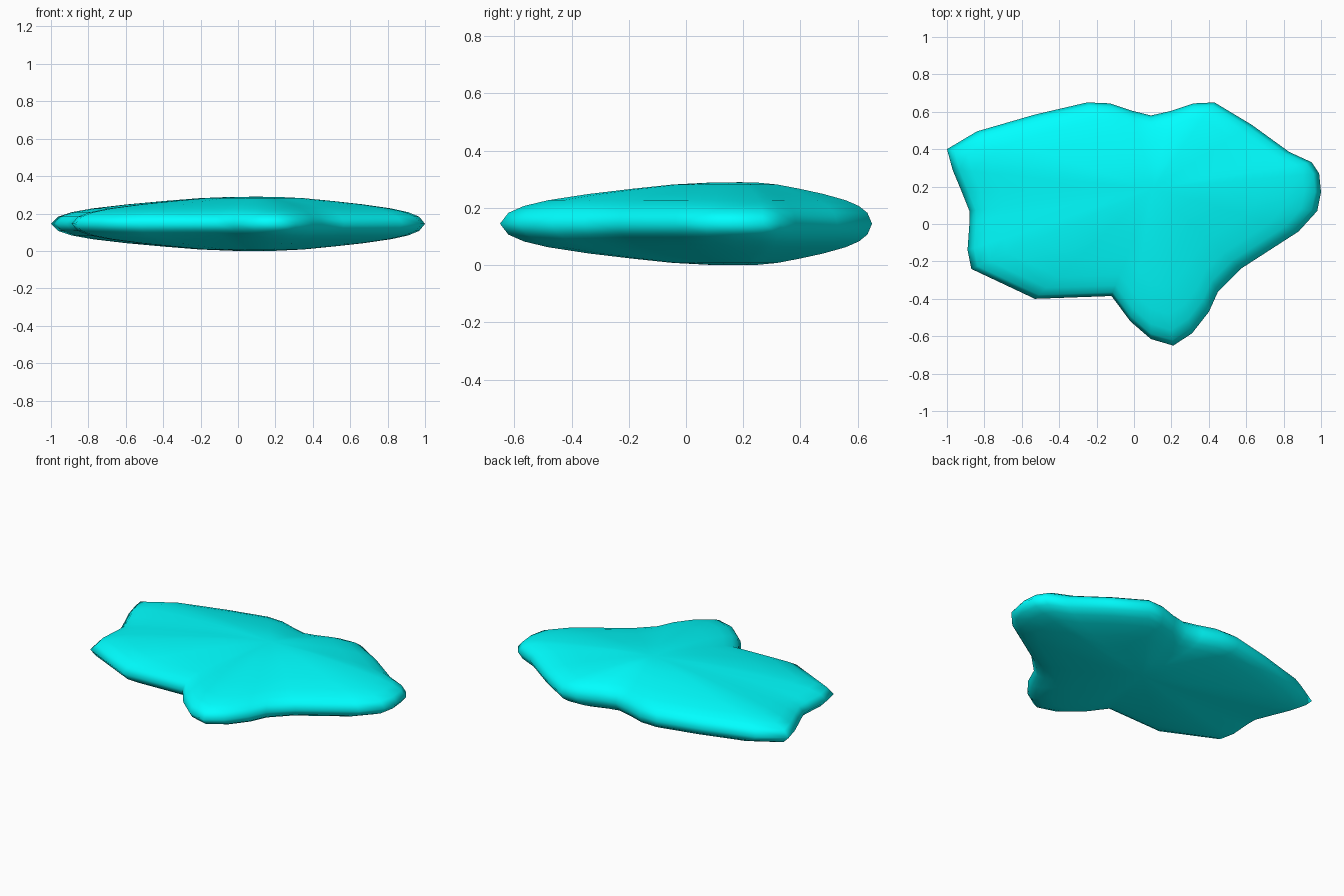
import bpy, bmesh
from mathutils import Vector

if "Cube" in bpy.data.objects:
    bpy.data.objects.remove(bpy.data.objects["Cube"])

# Top-view outline, counter-clockwise
outline = [(-1, .40), (-.97, .29), (-.92, .17), (-.88, .07), (-.88, 0), (-.89, -.14), (-.87, -.24),
           (-.53, -.40), (-.12, -.385), (-.02, -.52), (.09, -.615), (.21, -.65), (.31, -.585),
           (.40, -.47), (.45, -.36), (.57, -.24), (.88, -.04), (.98, .07), (1, .17), (.99, .27),
           (.95, .33), (.83, .385), (.63, .53), (.43, .65), (.32, .645), (.20, .605), (.09, .58),
           (-.01, .605), (-.13, .645), (-.25, .65), (-.53, .585), (-.84, .495)]
# Pillow cross-section: outline scale, half thickness
section = [(.12, .144), (.28, .137), (.45, .122), (.63, .104), (.80, .082), (.90, .062), (.965, .038)]
centre, mid = Vector((.1, .19)), .145

bm = bmesh.new()


def ring(scale, z):
    pts = [centre + (Vector(p) - centre) * scale for p in outline]
    return [bm.verts.new((p.x, p.y, z)) for p in pts]


# Rings from the top, over the rim, to the bottom
levels = section + [(1, 0)] + [(s, -h) for s, h in reversed(section)]
rings = [ring(s, mid + h) for s, h in levels]
n = len(outline)
for a, b in zip(rings, rings[1:]):
    for i in range(n):
        j = (i + 1) % n
        bm.faces.new((a[i], b[i], b[j], a[j]))

# Close top and bottom with fans
for r, z in ((rings[0], .29), (rings[-1], 0)):
    c = bm.verts.new((centre.x, centre.y, z))
    for i in range(n):
        bm.faces.new((r[i], r[(i + 1) % n], c))
bmesh.ops.recalc_face_normals(bm, faces=bm.faces)
for f in bm.faces:
    f.smooth = True

mesh = bpy.data.meshes.new("flat_rounded_slab")
bm.to_mesh(mesh)
bm.free()
slab = bpy.data.objects.new("flat_rounded_slab", mesh)
bpy.context.collection.objects.link(slab)

# Cyan colour
cyan = bpy.data.materials.new("cyan")
cyan.diffuse_color = (0, 1, 1, 1)
cyan.use_nodes = True
cyan.node_tree.nodes["Principled BSDF"].inputs["Base Color"].default_value = cyan.diffuse_color
mesh.materials.append(cyan)
